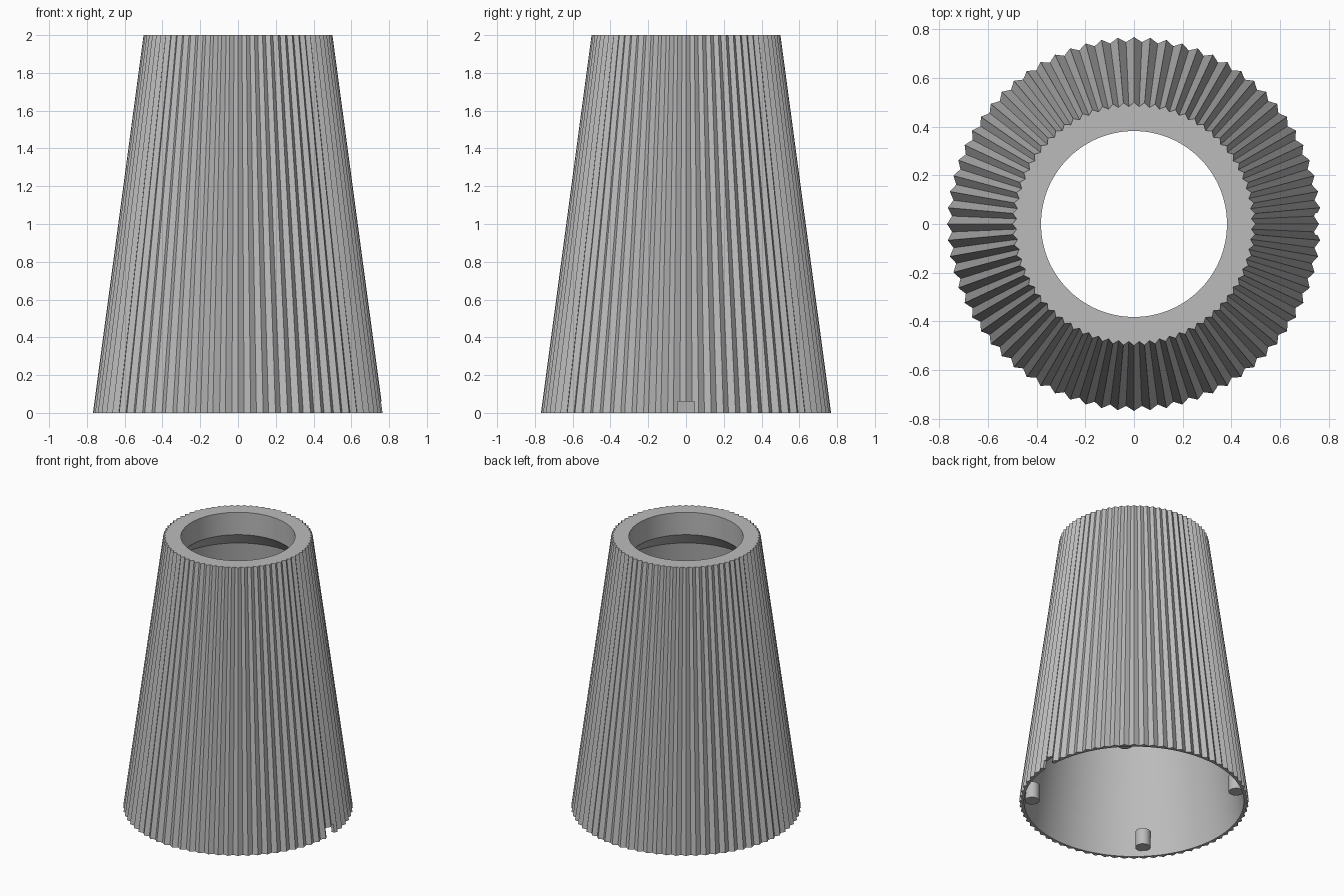
import bpy, bmesh, math
from mathutils import Matrix, Vector

cube = bpy.data.objects.get("Cube")
if cube:
    bpy.data.objects.remove(cube, do_unlink=True)

grey = bpy.data.materials.new("plain grey")
grey.use_nodes = True
COLOR = (0.5, 0.5, 0.5, 1)
grey.diffuse_color = COLOR
grey.node_tree.nodes["Principled BSDF"].inputs["Base Color"].default_value = COLOR

RIBS = 72


def make(name, bm):
    bmesh.ops.recalc_face_normals(bm, faces=bm.faces)
    me = bpy.data.meshes.new(name)
    bm.to_mesh(me)
    bm.free()
    me.materials.append(grey)
    ob = bpy.data.objects.new(name, me)
    bpy.context.collection.objects.link(ob)
    return ob


def smooth(ob):
    bpy.ops.object.select_all(action="DESELECT")
    ob.select_set(True)
    bpy.context.view_layer.objects.active = ob
    bpy.ops.object.shade_smooth_by_angle(angle=math.radians(30))


def peg(name, radius, angle, distance, bottom, top):
    bm = bmesh.new()
    place = Matrix.Rotation(angle, 4, "Z") @ Matrix.Translation((distance, 0, (bottom + top) / 2))
    bmesh.ops.create_cone(bm, cap_ends=True, segments=32, radius1=radius, radius2=radius,
                          depth=top - bottom, matrix=place)
    smooth(make(name, bm))


# Hollow shade: closed profile of (crest radius, valley radius, height)
profile = [(0.768, 0.748, 0), (0.5, 0.483, 2), (0.382, 0.382, 2),
           (0.382, 0.382, 1.835), (0.497, 0.497, 1.72), (0.735, 0.735, 0)]
bm = bmesh.new()
rings = []
for crest, valley, z in profile:
    ring = []
    for i in range(RIBS * 2):
        r = valley if i % 2 else crest
        a = math.pi * i / RIBS
        ring.append(bm.verts.new((r * math.cos(a), r * math.sin(a), z)))
    rings.append(ring)
for k, ring in enumerate(rings):
    after = rings[(k + 1) % len(rings)]
    for i in range(RIBS * 2):
        j = (i + 1) % (RIBS * 2)
        bm.faces.new((ring[i], ring[j], after[j], after[i]))
shade = make("ribbed_shade", bm)

# Cable notch through the lower edge
bm = bmesh.new()
bmesh.ops.create_cube(bm, size=1, matrix=Matrix.Translation((0.75, 0, 0.01))
                      @ Matrix.Diagonal((0.3, 0.09, 0.1, 1)))
cutter = make("notch_cutter", bm)
cutter.hide_render = True
cutter.hide_set(True)
cut = shade.modifiers.new("cable notch", "BOOLEAN")
cut.object = cutter
cut.operation = "DIFFERENCE"
cut.solver = "EXACT"
bpy.context.view_layer.objects.active = shade
bpy.ops.object.modifier_apply(modifier=cut.name)
bpy.data.objects.remove(cutter, do_unlink=True)
smooth(shade)

# Four mounting pegs inside the lower edge
for n in range(4):
    peg(f"mounting_peg_{n + 1}", 0.05, math.radians(45 + 90 * n), 0.685, 0.04, 0.16)

# Small nub high on the inner wall
peg("inner_nub", 0.035, math.radians(-27), 0.5, 1.52, 1.62)
